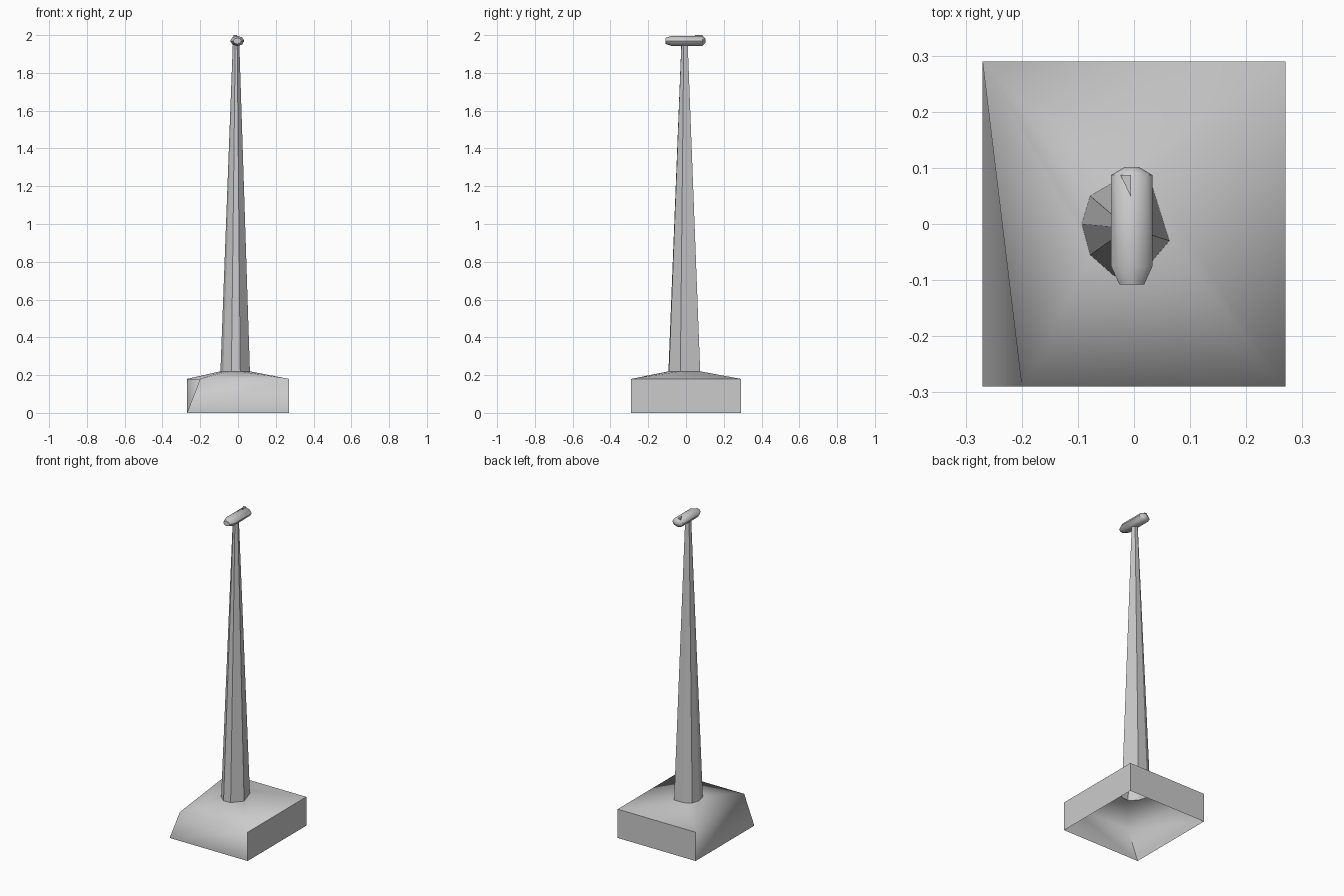
import bpy, bmesh, math

if "Cube" in bpy.data.objects:
    bpy.data.objects.remove(bpy.data.objects["Cube"])

def finish(name, bm):
    bmesh.ops.recalc_face_normals(bm, faces=bm.faces[:])
    me = bpy.data.meshes.new(name)
    bm.to_mesh(me)
    bm.free()
    ob = bpy.data.objects.new(name, me)
    bpy.context.collection.objects.link(ob)
    return ob

def loft(bm, rings, cap=False):
    """Skin a list of equal-length closed rings with quads."""
    loops = [[bm.verts.new(p) for p in r] for r in rings]
    for a, b in zip(loops, loops[1:]):
        n = len(a)
        for i in range(n):
            j = (i + 1) % n
            bm.faces.new((a[i], a[j], b[j], b[i]))
    if cap:
        bm.faces.new(loops[0][::-1])
        bm.faces.new(loops[-1])
    return loops

# Uneven eight-sided foot of the tower, counter-clockwise
foot = [(-.093, 0), (-.078, -.055), (-.035, -.093), (.012, -.09),
        (.063, -.03), (.03, .075), (-.035, .075), (-.078, .05)]

# Tower: hollow faceted taper
bm = bmesh.new()
loft(bm, [[(x, y, .22) for x, y in foot],
          [(-.01 + (x + .014) * .22, -.008 + (y + .01) * .2, 1.955) for x, y in foot]])
finish("tower", bm)

# Foundation: open-bottomed block, one top corner pulled in, top rising to the tower
bm = bmesh.new()
low, high = loft(bm, [
    [(-.27, -.29, 0), (.27, -.29, 0), (.27, .29, 0), (-.27, .29, 0)],
    [(-.2, -.29, .18), (.27, -.29, .18), (.27, .29, .18), (-.27, .29, .18)]])
ring = [bm.verts.new((x, y, .22)) for x, y in foot]
def corner(v):
    if v.co.y >= 0:
        return 3 if v.co.x < 0 else 2
    return 0 if v.co.x < 0 else 1
for i, a in enumerate(ring):
    b = ring[(i + 1) % len(ring)]
    ca, cb = corner(a), corner(b)
    bm.faces.new((a, high[ca], b))
    if ca != cb:
        bm.faces.new((b, high[ca], high[cb]))
for f in bm.faces:
    f.smooth = True
# Right and back walls keep crisp edges, as does the slanted corner
for f in bm.faces:
    c = f.calc_center_median()
    if c.x > .26 or c.y > .28:
        for e in f.edges:
            e.smooth = False
bm.edges.get((low[0], high[0])).smooth = False
finish("foundation", bm)

# Nacelle: eight-sided capsule lying along y
def octagon(y, rx, rz):
    return [(-.004 + rx * math.cos(a), y, 1.969 + rz * math.sin(a))
            for a in (math.tau * k / 8 for k in range(8))]
bm = bmesh.new()
loft(bm, [octagon(-.108, .022, .016), octagon(-.075, .037, .027),
          octagon(.087, .037, .027), octagon(.102, .012, .012)], cap=True)
nacelle = finish("nacelle", bm)
bpy.context.view_layer.objects.active = nacelle
nacelle.select_set(True)
bpy.ops.object.shade_smooth_by_angle(angle=math.radians(46))

# Small wedge-shaped vane on the nacelle roof
bm = bmesh.new()
tri = [(-.024, .087), (-.005, .047), (-.005, .087)]
loft(bm, [[(x, y, z) for x, y in tri] for z in (1.985, 2.0)], cap=True)
finish("roof_vane", bm)
